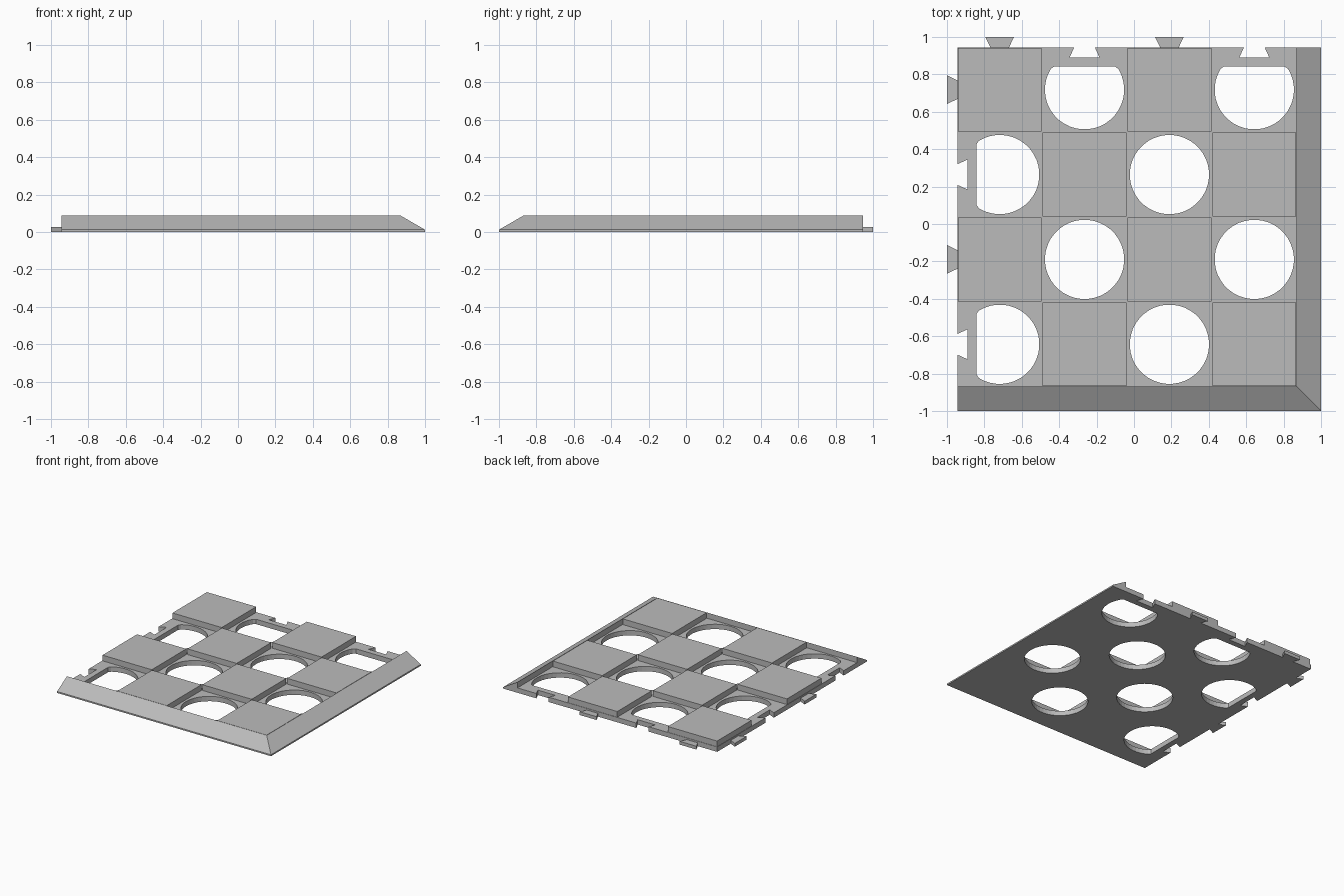
import bpy
import bmesh
import math

cube = bpy.data.objects.get("Cube")
if cube:
    bpy.data.objects.remove(cube, do_unlink=True)

EDGE, INNER = 0.945, 0.87          # interlocking side and border side
PITCH = (EDGE + INNER) / 4
FLOOR, TOP, TAB_TOP, LIP = 0.04, 0.087, 0.027, 0.012
HOLE_R, CHORD = 0.212, 0.843
GAP, CHAMFER = 0.003, 0.007

grey = bpy.data.materials.new("grey plastic")
grey.use_nodes = True
grey.diffuse_color = (0.5, 0.5, 0.5, 1)
grey.node_tree.nodes["Principled BSDF"].inputs["Base Color"].default_value = (0.5, 0.5, 0.5, 1)


def finish(name, bm):
    bmesh.ops.recalc_face_normals(bm, faces=bm.faces[:])
    mesh = bpy.data.meshes.new(name)
    bm.to_mesh(mesh)
    bm.free()
    mesh.materials.append(grey)
    obj = bpy.data.objects.new(name, mesh)
    bpy.context.collection.objects.link(obj)
    return obj


def prism(name, loops, height):
    """Flat outline, with optional hole loops, extruded up from the ground."""
    bm = bmesh.new()
    edges = []
    for loop in loops:
        verts = [bm.verts.new((x, y, 0)) for x, y in loop]
        edges += [bm.edges.new((v, verts[i - 1])) for i, v in enumerate(verts)]
    bmesh.ops.triangle_fill(bm, edges=edges, use_beauty=True, normal=(0, 0, 1))
    out = bmesh.ops.extrude_face_region(bm, geom=bm.faces[:])
    for v in out["geom"]:
        if isinstance(v, bmesh.types.BMVert):
            v.co.z = height
    return finish(name, bm)


def dovetail(centre, narrow, wide, at, end):
    """Dovetail on the left side, narrow at the plate edge."""
    return [(at, centre - narrow), (end, centre - wide),
            (end, centre + wide), (at, centre + narrow)]


def mirrored(points):
    """Left side to back side, across the diagonal."""
    return [(-y, -x) for x, y in points]


def cell(col, row):
    return -EDGE + PITCH * (col + 0.5), EDGE - PITCH * (row + 0.5)


# Floor plate with round openings and dovetail notches
left_edge = []
for row in (3, 1):
    left_edge += dovetail(cell(0, row)[1], 0.055, 0.08, -EDGE, -0.89)
back_edge = mirrored(left_edge)[::-1]
outline = [(-EDGE, -INNER)] + left_edge + [(-EDGE, EDGE)] + back_edge[::1]
outline += [(INNER, EDGE), (INNER, -INNER)]
# keep the back notches running from left to right
count = len(left_edge)
start = 2 + count
outline[start:start + count] = sorted(back_edge[:4], key=lambda p: 0) + back_edge[4:]
if outline[start][0] > outline[start + count - 1][0]:
    outline[start:start + count] = outline[start:start + count][::-1]

holes = []
for col in range(4):
    for row in range(4):
        if (col + row) % 2:
            cx, cy = cell(col, row)
            angles = [math.tau * (k + 0.5) / 40 for k in range(40)]
            holes.append([(max(cx + HOLE_R * math.cos(a), -CHORD),
                           min(cy + HOLE_R * math.sin(a), CHORD)) for a in angles])
prism("floor_plate", [outline] + holes, FLOOR)

# Raised square tiles with chamfered tops
for col in range(4):
    for row in range(4):
        if (col + row) % 2 == 0:
            cx, cy = cell(col, row)
            bm = bmesh.new()
            bmesh.ops.create_cube(bm, size=1)
            for v in bm.verts:
                v.co.x = cx + v.co.x * (PITCH - 2 * GAP)
                v.co.y = cy + v.co.y * (PITCH - 2 * GAP)
                v.co.z = TOP if v.co.z > 0 else FLOOR
            rim = [e for e in bm.edges if all(v.co.z == TOP for v in e.verts)]
            bmesh.ops.bevel(bm, geom=rim, offset=CHAMFER, segments=1, affect='EDGES')
            finish(f"tile_{col + 1}_{row + 1}", bm)

# Dovetail tabs on the left and back
for i, row in enumerate((0, 2)):
    tab = dovetail(cell(0, row)[1], 0.05, 0.077, -EDGE, -1)
    prism(f"left_tab_{i + 1}", [tab], TAB_TOP)
    prism(f"back_tab_{i + 1}", [mirrored(tab)], TAB_TOP)

# Sloped border along the front and right, mitred at the corner
profile = [(INNER, 0), (INNER, TOP), (1, LIP), (1, 0)]
bm = bmesh.new()
rings = [[bm.verts.new(place(r, z)) for r, z in profile] for place in (
    lambda r, z: (-EDGE, -r, z),
    lambda r, z: (r, -r, z),
    lambda r, z: (r, EDGE, z))]
for a, b in zip(rings, rings[1:]):
    for k in range(4):
        bm.faces.new((a[k - 1], a[k], b[k], b[k - 1]))
bm.faces.new(rings[0])
bm.faces.new(rings[-1])
finish("sloped_border", bm)
